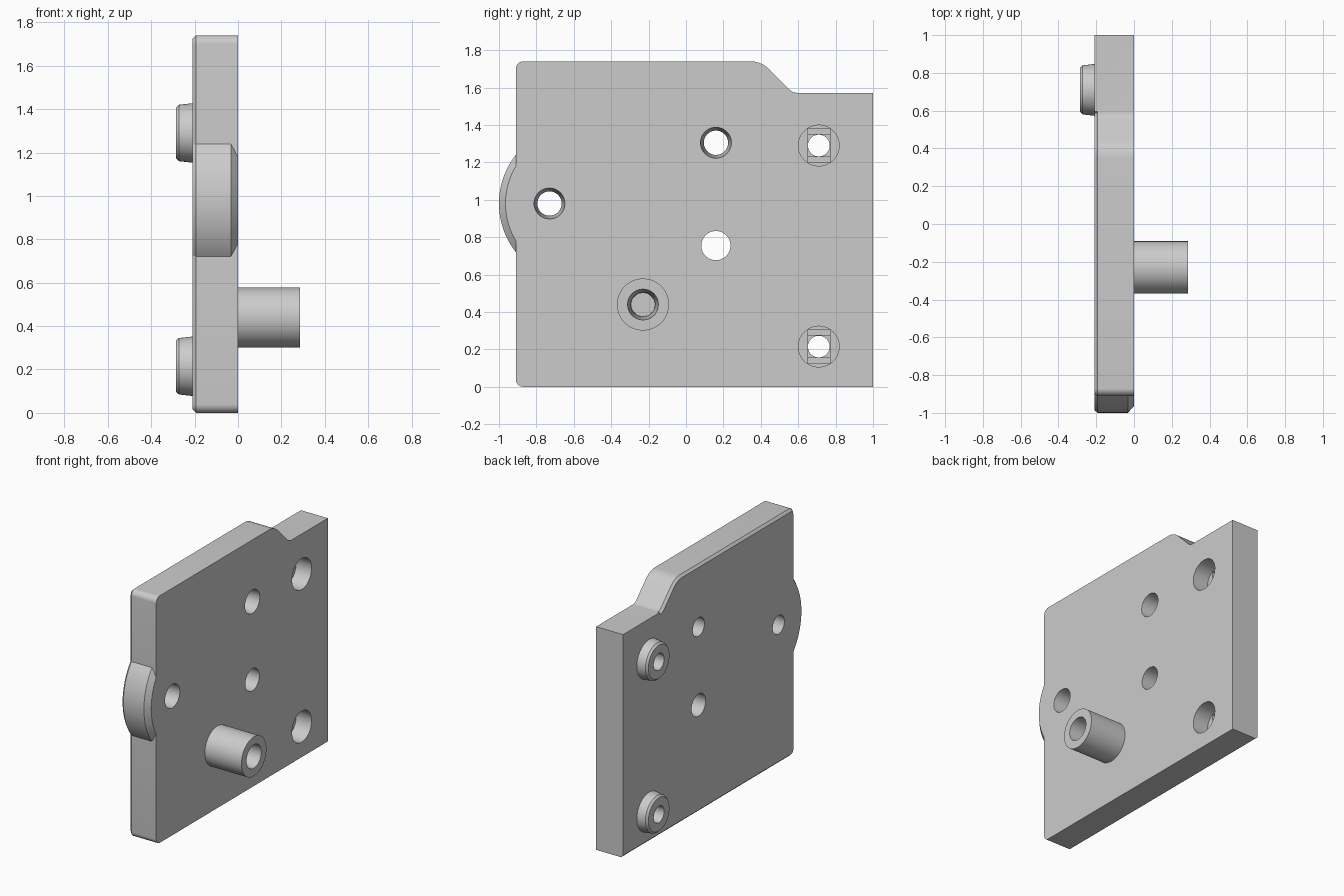
import bpy, bmesh
from math import sin, cos, pi, radians
from mathutils import Matrix

if "Cube" in bpy.data.objects:
    bpy.data.objects.remove(bpy.data.objects["Cube"])

grey = bpy.data.materials.new("plain grey")
grey.use_nodes = True
colour = (0.6, 0.6, 0.6, 1)
grey.diffuse_color = colour
grey.node_tree.nodes["Principled BSDF"].inputs["Base Color"].default_value = colour

BACK = -0.21


def finish(name, bm):
    bmesh.ops.recalc_face_normals(bm, faces=bm.faces)
    mesh = bpy.data.meshes.new(name)
    bm.to_mesh(mesh)
    bm.free()
    mesh.materials.append(grey)
    obj = bpy.data.objects.new(name, mesh)
    bpy.context.collection.objects.link(obj)
    return obj


def lathe(name, y, z, rings, segs=64):
    """Closed solid turned about the x direction; rings are (x, radius)."""
    bm = bmesh.new()
    loops = []
    for x, r in rings:
        loops.append([bm.verts.new((x, y + r * cos(2 * pi * i / segs),
                                    z + r * sin(2 * pi * i / segs)))
                      for i in range(segs)])
    for a, b in zip(loops, loops[1:]):
        for i in range(segs):
            j = (i + 1) % segs
            bm.faces.new((a[i], a[j], b[j], b[i]))
    bm.faces.new(loops[0])
    bm.faces.new(loops[-1])
    return finish(name, bm)


def box(name, centre, size):
    bm = bmesh.new()
    bmesh.ops.create_cube(bm, size=1, matrix=Matrix.Translation(centre) @ Matrix.Diagonal((*size, 1)))
    return finish(name, bm)


def combine(target, tool, operation):
    bpy.context.view_layer.objects.active = target
    mod = target.modifiers.new("combine", "BOOLEAN")
    mod.operation, mod.solver, mod.object = operation, "EXACT", tool
    bpy.ops.object.modifier_apply(modifier=mod.name)
    bpy.data.objects.remove(tool)


def arc(cy, cz, r, start, end, n=8):
    angles = [radians(start + (end - start) * i / n) for i in range(n + 1)]
    return [(cy + r * cos(a), cz + r * sin(a)) for a in angles]


# Plate outline with rounded front corners and a sloped step on top
outline = [(1, 0), (1, 1.572)]
outline += arc(0.595, 1.632, 0.06, 270, 225)
outline += arc(0.345, 1.60, 0.14, 45, 90)
outline += arc(-0.87, 1.70, 0.04, 90, 180)
outline += arc(-0.87, 0.04, 0.04, 180, 270)
bm = bmesh.new()
face = bm.faces.new([bm.verts.new((BACK, y, z)) for y, z in outline])
ext = bmesh.ops.extrude_face_region(bm, geom=[face])
bmesh.ops.translate(bm, vec=(-BACK, 0, 0),
                    verts=[v for v in ext["geom"] if isinstance(v, bmesh.types.BMVert)])
bmesh.ops.recalc_face_normals(bm, faces=bm.faces)


def chamfered(edge):
    a, b = (v.co for v in edge.verts)
    on_back = max(a.x, b.x) < BACK + 0.01
    rear_end = min(a.y, b.y) > 0.99
    shelf = max(a.y, b.y) > 0.99 and min(a.z, b.z) > 1
    return on_back and not rear_end and not shelf


bmesh.ops.bevel(bm, geom=[e for e in bm.edges if chamfered(e)], offset=0.016,
                segments=1, affect="EDGES", clamp_overlap=True)
plate = finish("plate", bm)

# Rounded bulge on the front edge, and the hollow post
bulge = lathe("bulge", -0.58, 0.98,
              [(-0.2095, 0.405), (-0.193, 0.42), (-0.033, 0.42), (-0.0005, 0.385)], 160)
combine(plate, bulge, "UNION")
combine(plate, lathe("post", -0.23, 0.44, [(-0.05, 0.139), (0.285, 0.139)]), "UNION")
combine(plate, lathe("post_bore", -0.23, 0.44,
                     [(-0.15, 0.062), (-0.02, 0.065), (0.3, 0.083)]), "DIFFERENCE")

# Tapered and plain through holes
for y, z in ((0.16, 1.305), (-0.73, 0.98)):
    combine(plate, lathe("tapered_hole", y, z, [(-0.3, 0.063), (BACK, 0.065), (0.02, 0.084)]),
            "DIFFERENCE")
combine(plate, lathe("plain_hole", 0.16, 0.755, [(-0.3, 0.078), (0.1, 0.078)]), "DIFFERENCE")

# Rear feet with stepped screw recesses
for z in (1.29, 0.215):
    y = 0.71
    combine(plate, lathe("foot", y, z, [(-0.15, 0.139), (BACK, 0.137), (-0.272, 0.13), (-0.286, 0.117)]),
            "UNION")
    combine(plate, lathe("screw_hole", y, z, [(-0.35, 0.058), (-0.1, 0.058)]), "DIFFERENCE")
    combine(plate, lathe("recess", y, z, [(-0.12, 0.109), (0.05, 0.109)]), "DIFFERENCE")
    combine(plate, box("slot", (-0.12, y, z), (0.04, 0.118, 0.18)), "DIFFERENCE")
    combine(plate, box("square_step", (-0.14, y, z), (0.04, 0.118, 0.118)), "DIFFERENCE")

# Smooth the round walls while keeping edges crisp
bpy.ops.object.select_all(action="DESELECT")
plate.select_set(True)
bpy.context.view_layer.objects.active = plate
bpy.ops.object.shade_smooth_by_angle(angle=radians(20))
